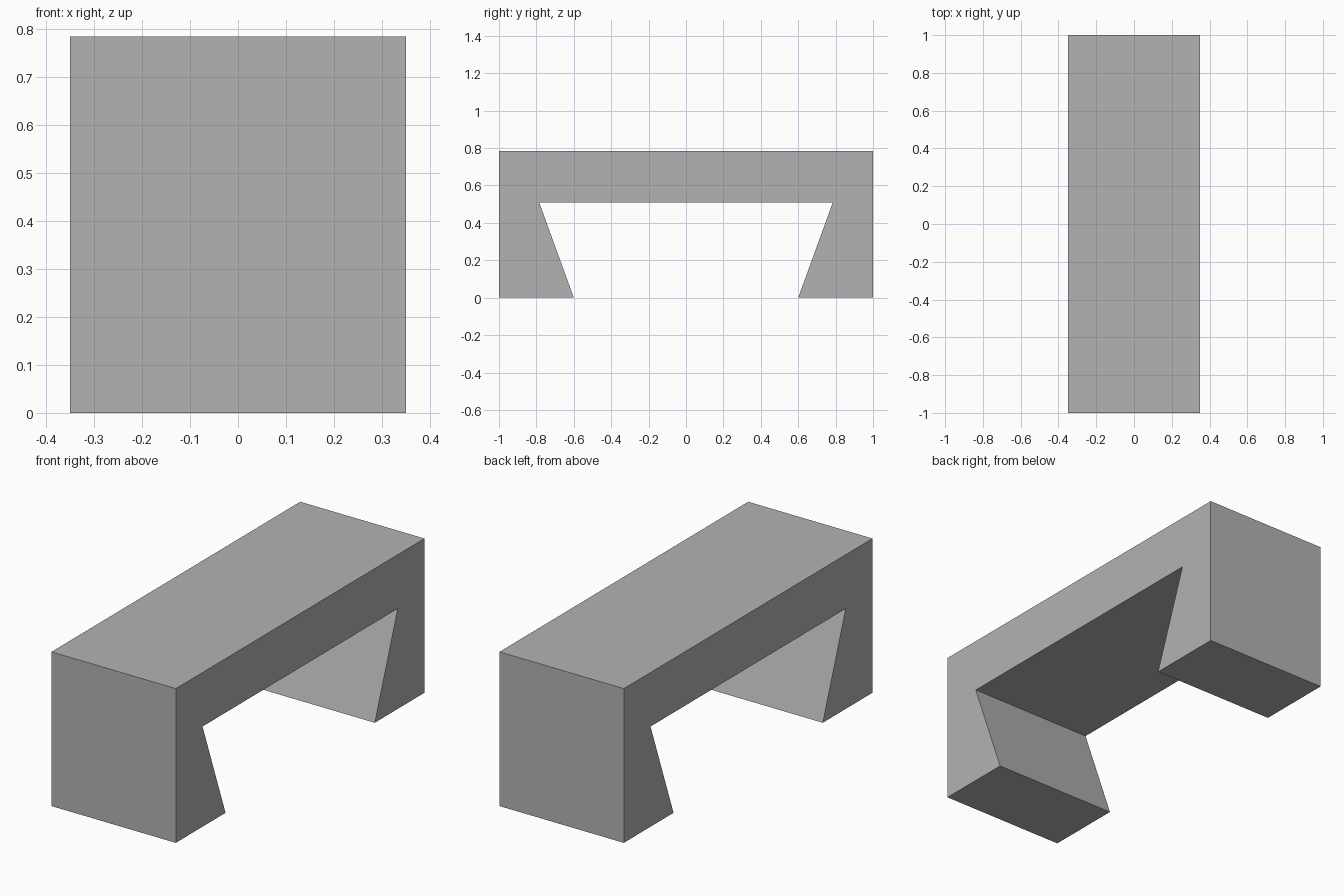
import bpy
import bmesh

if "Cube" in bpy.data.objects:
    bpy.data.objects.remove(bpy.data.objects["Cube"])

WIDTH = 0.70

# Plain grey finish
grey = bpy.data.materials.new("plain_grey")
grey.diffuse_color = (0.45, 0.45, 0.45, 1.0)
grey.use_nodes = True
grey.node_tree.nodes["Principled BSDF"].inputs["Base Color"].default_value = grey.diffuse_color

# Half of the side profile (y, z), mirrored to give both dovetail legs
half = [(1.0, 0.785), (1.0, 0.0), (0.6, 0.0), (0.785, 0.51)]
profile = half + [(-y, z) for y, z in reversed(half)]

# Extrude the profile across the width
bm = bmesh.new()
face = bm.faces.new([bm.verts.new((-WIDTH / 2, y, z)) for y, z in profile])
side = bmesh.ops.extrude_face_region(bm, geom=[face])
moved = [g for g in side["geom"] if isinstance(g, bmesh.types.BMVert)]
bmesh.ops.translate(bm, verts=moved, vec=(WIDTH, 0, 0))
bmesh.ops.recalc_face_normals(bm, faces=bm.faces)

mesh = bpy.data.meshes.new("dovetail_bridge_block")
bm.to_mesh(mesh)
bm.free()
mesh.materials.append(grey)

block = bpy.data.objects.new("dovetail_bridge_block", mesh)
bpy.context.collection.objects.link(block)
